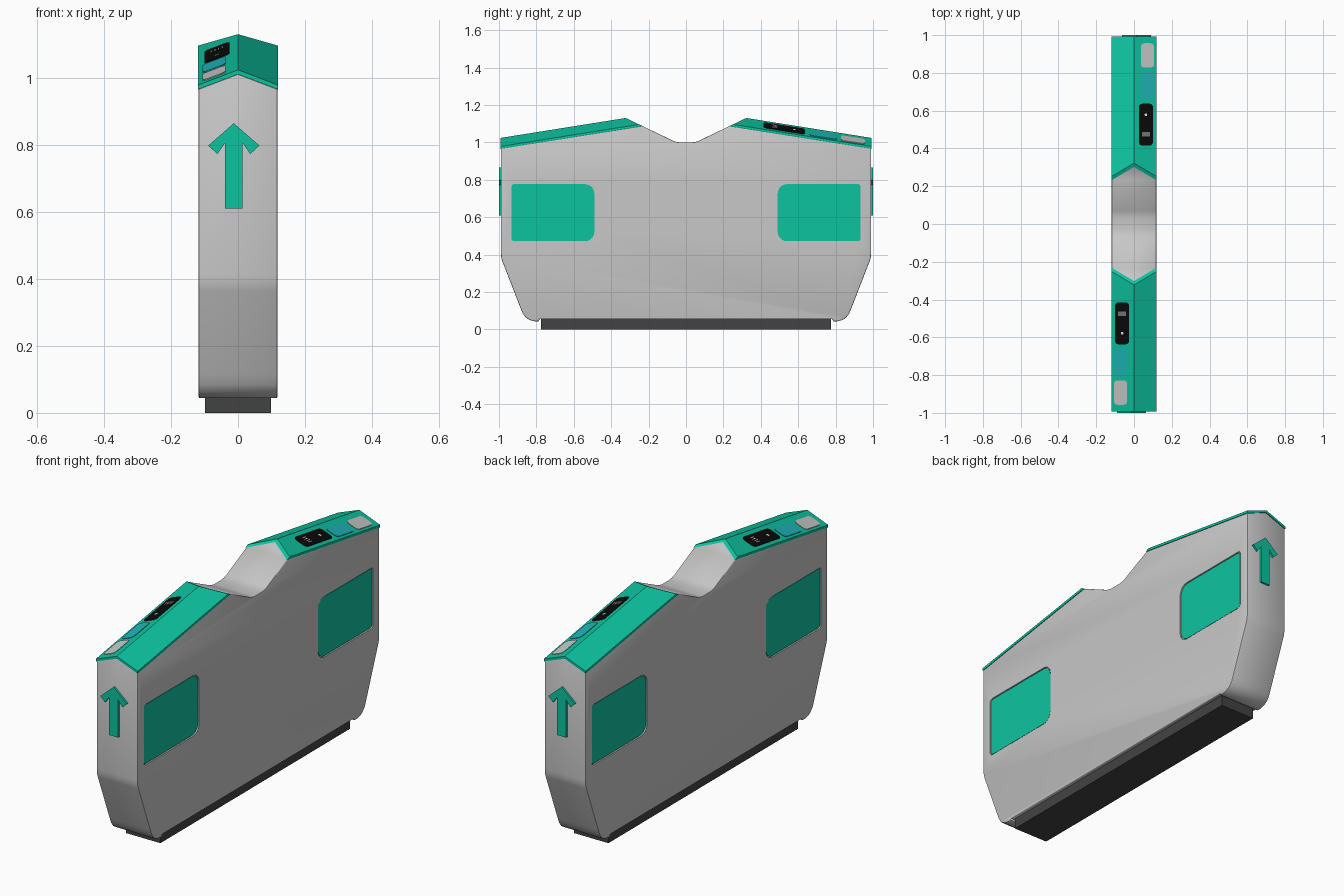
import bpy, bmesh, math
from mathutils import Vector

if "Cube" in bpy.data.objects:
    bpy.data.objects.remove(bpy.data.objects["Cube"], do_unlink=True)


def material(name, r, g, b):
    m = bpy.data.materials.new(name)
    m.use_nodes = True
    m.diffuse_color = (r, g, b, 1)
    bsdf = m.node_tree.nodes["Principled BSDF"]
    bsdf.inputs["Base Color"].default_value = (r, g, b, 1)
    bsdf.inputs["Roughness"].default_value = 0.6
    return m


GREY = material("light grey", 0.58, 0.58, 0.58)
GREEN = material("green", 0.004, 0.55, 0.35)
DARK = material("dark grey", 0.055, 0.055, 0.055)
BLACK = material("screen black", 0.003, 0.003, 0.003)
TEAL = material("reader teal", 0.014, 0.46, 0.48)
WHITE = material("screen white", 0.8, 0.8, 0.8)

HALF_W, END_Y = 0.118, 0.99
ROOF_Z, PITCH, GABLE, CAP_T = 1.182, 0.159, 0.38, 0.013
DIP = 0.48  # slope of the central dip


def roof(x, y, h=0.0):
    return ROOF_Z - PITCH * abs(y) - GABLE * abs(x) + h


def finish(name, bm, mat):
    bmesh.ops.recalc_face_normals(bm, faces=bm.faces[:])
    me = bpy.data.meshes.new(name)
    bm.to_mesh(me)
    bm.free()
    me.materials.append(mat)
    ob = bpy.data.objects.new(name, me)
    bpy.context.collection.objects.link(ob)
    return ob


def prism_mesh(pts, place, lo, hi):
    """Solid between two copies of a 2D outline, put in space by place(u, v, h)."""
    bm = bmesh.new()
    a = [bm.verts.new(place(u, v, lo)) for u, v in pts]
    b = [bm.verts.new(place(u, v, hi)) for u, v in pts]
    bm.faces.new(a)
    bm.faces.new(b)
    for i in range(len(pts)):
        j = (i + 1) % len(pts)
        bm.faces.new((a[i], a[j], b[j], b[i]))
    return bm


def rounded(u0, u1, v0, v1, r_low, r_high, grow=0.0):
    """Rectangle with one corner radius at u0 and another at u1."""
    u0, u1, v0, v1 = u0 - grow, u1 + grow, v0 - grow, v1 + grow
    pts = []
    corners = [(u1, v1, -1, -1, r_high), (u0, v1, 1, -1, r_low),
               (u0, v0, 1, 1, r_low), (u1, v0, -1, 1, r_high)]
    for q, (u, v, du, dv, r) in enumerate(corners):
        for i in range(6):
            t = math.pi / 2 * (q + i / 5)
            pts.append((u + du * r + r * math.cos(t), v + dv * r + r * math.sin(t)))
    return pts


def use(ob):
    bpy.ops.object.select_all(action='DESELECT')
    ob.select_set(True)
    bpy.context.view_layer.objects.active = ob


def smooth(ob, angle=35):
    use(ob)
    bpy.ops.object.shade_smooth_by_angle(angle=math.radians(angle))


# Body: side profile extruded across, then cut to the gabled roof planes
half = [(0.785, 0.055), (0.785, 0.044), (0.81, 0.044), (0.835, 0.05), (0.856, 0.063),
        (0.872, 0.084), (0.885, 0.115), (0.982, 0.365), (0.988, 0.385), (END_Y, 0.41),
        (END_Y, 1.2), (0.45, 1.192), (0.07, 1.0096), (0.05, 1.003), (0.03, 1.0)]
profile = half + [(-y, z) for y, z in reversed(half)]
bm = prism_mesh(profile, lambda y, z, x: Vector((x, y, z)), -HALF_W, HALF_W)
for sx in (1, -1):
    for sy in (1, -1):
        bmesh.ops.bisect_plane(bm, geom=bm.verts[:] + bm.edges[:] + bm.faces[:],
                               plane_co=(0, 0, ROOF_Z - CAP_T),
                               plane_no=(sx * GABLE, sy * PITCH, 1), clear_outer=True)
        bmesh.ops.holes_fill(bm, edges=[e for e in bm.edges if e.is_boundary], sides=0)
body = finish("body", bm, GREY)
bevel = body.modifiers.new("soft edges", 'BEVEL')
bevel.width = 0.005
bevel.segments = 2
bevel.limit_method = 'ANGLE'
bevel.angle_limit = math.radians(50)
use(body)
bpy.ops.object.modifier_apply(modifier=bevel.name)

# Recessed side panels, two on each flank
for sx, side in ((1, "left"), (-1, "right")):
    for sy, end in ((-1, "front"), (1, "back")):
        def flank(v, z, d, sx=sx, sy=sy):
            return Vector((sx * (HALF_W + d), sy * v, z))
        area = (0.49, 0.933, 0.472, 0.777, 0.05, 0.015)
        cutter = finish("panel_cutter", prism_mesh(rounded(*area, 0.004), flank, -0.008, 0.02), GREY)
        cutter.hide_render = True
        cut = body.modifiers.new("recess", 'BOOLEAN')
        cut.operation = 'DIFFERENCE'
        cut.solver = 'EXACT'
        cut.object = cutter
        use(body)
        bpy.ops.object.modifier_apply(modifier=cut.name)
        bpy.data.objects.remove(cutter, do_unlink=True)
        finish(f"{side}_{end}_panel", prism_mesh(rounded(*area), flank, -0.01, -0.003), GREEN)
smooth(body)

# Plinth under the body
finish("plinth", prism_mesh([(-0.098, -0.775), (0.098, -0.775), (0.098, 0.775), (-0.098, 0.775)],
                            lambda x, y, z: Vector((x, y, z)), 0, 0.06), DARK)


def dip_y(x, h):
    """Where the dip plane meets the roof, lowered or raised by h."""
    return (ROOF_Z + h - GABLE * abs(x) - 1 + DIP * 0.05) / (DIP + PITCH)


def roof_cap(name, s):
    bm = bmesh.new()
    w = HALF_W + 0.002
    section = [(-w, 0), (0, 0), (w, 0), (w, -CAP_T), (0, -CAP_T), (-w, -CAP_T)]
    rings = []
    for outer in (True, False):
        ring = []
        for x, h in section:
            y = END_Y + 0.002 if outer else dip_y(x, h)
            ring.append(bm.verts.new((s * x, s * y, roof(x, y, h))))
        rings.append(ring)
        bm.faces.new((ring[0], ring[1], ring[4], ring[5]))
        bm.faces.new((ring[1], ring[2], ring[3], ring[4]))
    a, b = rings
    for i in range(6):
        j = (i + 1) % 6
        bm.faces.new((a[i], a[j], b[j], b[i]))
    return finish(name, bm, GREEN)


arm = [(0.0765, 0.798), (0.049, 0.773), (0.026, 0.806), (0.026, 0.61)]
arrow = [(0, 0.865)] + arm + [(-x, z) for x, z in reversed(arm)]

# Each end: roof cap, screen, reader, slot plate and direction arrow
for s, end in ((-1, "front"), (1, "back")):
    def on_roof(x, y, h, s=s):
        return Vector((s * x, s * y, roof(x, y, h)))

    def on_end(x, z, d, s=s):
        return Vector((s * (x + 0.0125), s * (END_Y + d), z))

    roof_cap(f"{end}_roof_cap", s)
    for part, area, mat in (("screen", (0.026, 0.1, 0.415, 0.637), BLACK),
                            ("reader", (0.037, 0.106, 0.659, 0.807), TEAL),
                            ("slot_plate", (0.037, 0.106, 0.828, 0.957), GREY)):
        finish(f"{end}_{part}", prism_mesh(rounded(*area, 0.018, 0.018), on_roof, -0.003, 0.003), mat)
    # Pale display marks on the screen
    for i in range(4):
        x = 0.045 + i * 0.011
        finish(f"{end}_screen_mark", prism_mesh(rounded(x, x + 0.004, 0.462, 0.488, 0.001, 0.001),
                                                on_roof, 0, 0.004), WHITE)
    finish(f"{end}_screen_dot", prism_mesh(rounded(0.056, 0.07, 0.571, 0.585, 0.005, 0.005),
                                           on_roof, 0, 0.004), WHITE)
    finish(f"{end}_arrow", prism_mesh(arrow, on_end, -0.003, 0.01), GREEN)
